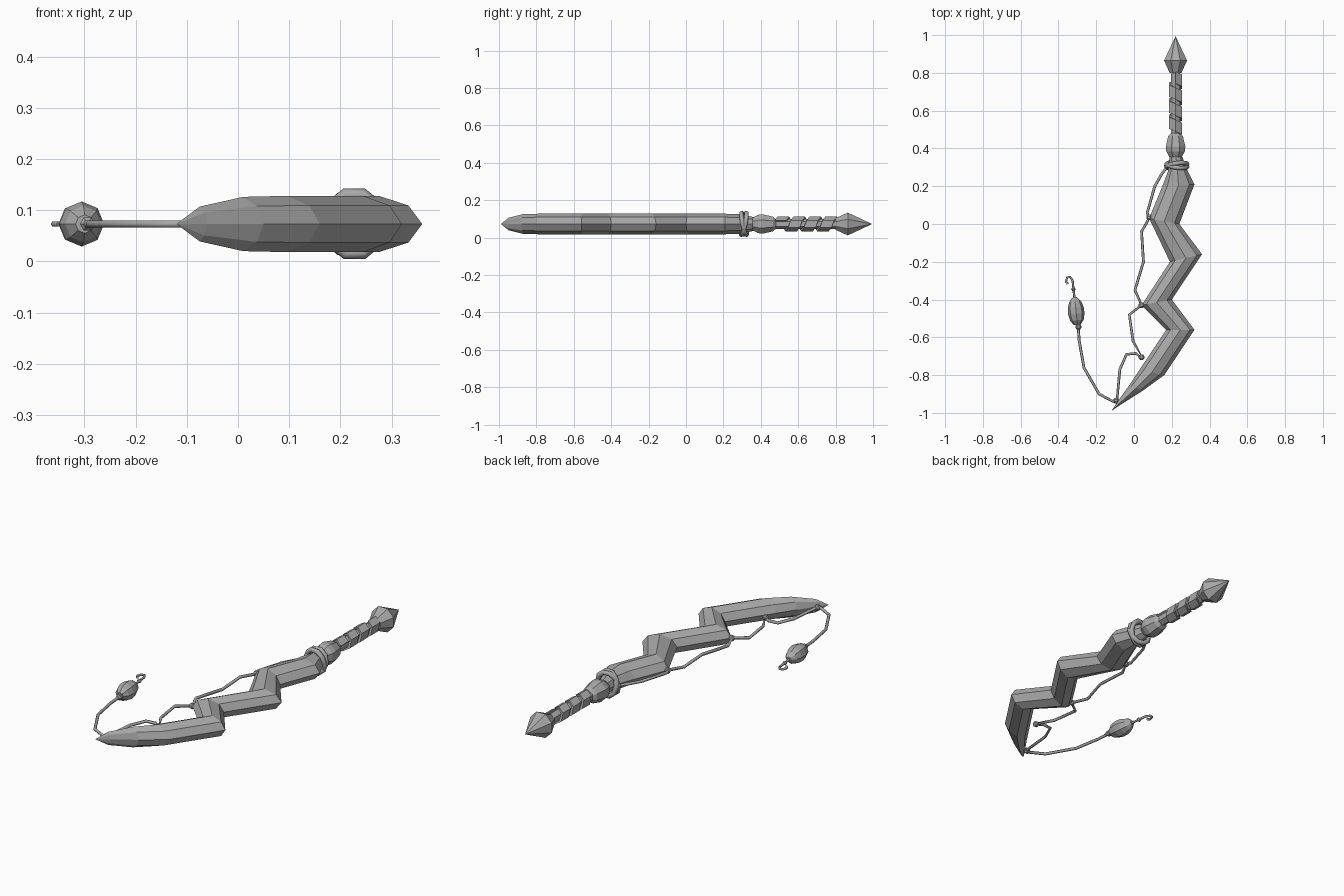
import bpy, bmesh, math
from mathutils import Vector, Euler

cube = bpy.data.objects.get("Cube")
if cube:
    bpy.data.objects.remove(cube, do_unlink=True)

MID = 0.073   # height of the centre plane
AXIS = 0.22   # x of the handle axis

grey = bpy.data.materials.new("plain grey")
grey.use_nodes = True
color = (0.4, 0.4, 0.4, 1)
grey.diffuse_color = color
grey.node_tree.nodes["Principled BSDF"].inputs["Base Color"].default_value = color


def finish(name, bm):
    bmesh.ops.recalc_face_normals(bm, faces=bm.faces)
    mesh = bpy.data.meshes.new(name)
    bm.to_mesh(mesh)
    bm.free()
    mesh.materials.append(grey)
    obj = bpy.data.objects.new(name, mesh)
    bpy.context.collection.objects.link(obj)
    return obj


def loft(name, rings):
    """Skin a list of equal rings and close both ends."""
    bm = bmesh.new()
    loops = [[bm.verts.new(p) for p in ring] for ring in rings]
    n = len(loops[0])
    for a, b in zip(loops, loops[1:]):
        for i in range(n):
            j = (i + 1) % n
            bm.faces.new((a[i], a[j], b[j], b[i]))
    bm.faces.new(loops[0])
    bm.faces.new(loops[-1])
    bmesh.ops.remove_doubles(bm, verts=bm.verts, dist=0.0002)
    return finish(name, bm)


def turned(name, profile, sides, phase=0.0):
    """Faceted solid around the y direction; profile holds (along, radius)."""
    steps = [phase + 2 * math.pi * i / sides for i in range(sides)]
    return loft(name, [[(r * math.cos(a), y, r * math.sin(a)) for a in steps]
                       for y, r in profile])


def cord(name, points, radius, cyclic=False):
    """Thin round tube along a path."""
    curve = bpy.data.curves.new(name, "CURVE")
    curve.dimensions = "3D"
    curve.bevel_depth = radius
    curve.bevel_resolution = 1
    curve.use_fill_caps = True
    spline = curve.splines.new("POLY")
    spline.points.add(len(points) - 1)
    for p, co in zip(spline.points, points):
        p.co = (*co, 1)
    spline.use_cyclic_u = cyclic
    curve.materials.append(grey)
    obj = bpy.data.objects.new(name, curve)
    bpy.context.collection.objects.link(obj)
    bpy.ops.object.select_all(action="DESELECT")
    obj.select_set(True)
    bpy.context.view_layer.objects.active = obj
    bpy.ops.object.convert(target="MESH")
    return bpy.context.object


def flat(points):
    return [(x, y, MID) for x, y in points]


# Zigzag blade: left edge, right edge and half thickness of each section
SECTION = [(0, 0), (0.16, 0.66), (0.5, 1), (0.84, 0.66),
           (1, 0), (0.84, -0.66), (0.5, -1), (0.16, -0.66)]
blade = [((0.19, 0.37), (0.25, 0.37), 0.035),
         ((0.18, 0.28), (0.28, 0.29), 0.053),
         ((0.15, 0.20), (0.32, 0.21), 0.055),
         ((0.08, 0.03), (0.24, 0.00), 0.055),
         ((0.19, -0.20), (0.36, -0.16), 0.055),
         ((0.04, -0.43), (0.20, -0.40), 0.055),
         ((0.17, -0.56), (0.32, -0.56), 0.055),
         ((0.03, -0.77), (0.16, -0.80), 0.055),
         ((-0.03, -0.86), (0.05, -0.88), 0.053),
         ((-0.09, -0.945), (-0.06, -0.95), 0.034),
         ((-0.12, -0.99), (-0.12, -0.99), 0.0)]
loft("blade", [[(*Vector(a).lerp(Vector(b), t), MID + h * s) for t, s in SECTION]
               for a, b, h in blade])

# Handle core, collar and pommel
parts = {
    "handle_core": ([(0.44, 0.028), (0.83, 0.028)], 6),
    "collar": ([(0.355, 0.036), (0.385, 0.053), (0.41, 0.056),
                (0.465, 0.042), (0.482, 0.026)], 8),
    "pommel": ([(0.80, 0.034), (0.825, 0.046), (0.865, 0.066), (0.995, 0.0)], 8),
}
for name, (profile, sides) in parts.items():
    turned(name, profile, sides, math.pi / sides).location = (AXIS, 0, MID)

# Flat strap wound around the handle
PITCH, WIDTH, TURNS, SIDES = 0.085, 0.062, 3.2, 6
rings = []
for i in range(int(TURNS * SIDES) + 1):
    a = math.pi / SIDES + 2 * math.pi * i / SIDES
    y = 0.475 + PITCH * i / SIDES
    rings.append([(AXIS + r * math.cos(a), y + d, MID + r * math.sin(a))
                  for r, d in ((0.026, 0), (0.039, 0), (0.039, WIDTH), (0.026, WIDTH))])
loft("handle_strap", rings)

# Crossed cord rings binding the blade root
for k, tilt in enumerate((-0.14, 0.14)):
    pts = []
    for i in range(10):
        a = 2 * math.pi * i / 10
        x, z = 0.054 * math.cos(a), 0.060 * math.sin(a)
        pts.append((AXIS + 0.007 + x, 0.31 + tilt * x + 0.012 * (2 * k - 1) * math.sin(a),
                    MID + z))
    cord(f"binding_ring_{k + 1}", pts, 0.013, True)

# Line running along the blade to the bead
cord("line", flat([(0.175, 0.30), (0.15, 0.27), (0.11, 0.20), (0.07, 0.06), (0.08, 0.03),
                   (0.04, -0.04), (0.05, -0.20), (0.005, -0.35), (0.04, -0.43),
                   (-0.025, -0.48), (-0.005, -0.62), (0.045, -0.71), (0.01, -0.685),
                   (-0.04, -0.69), (-0.075, -0.77), (-0.09, -0.93), (-0.11, -0.94),
                   (-0.185, -0.90), (-0.265, -0.76), (-0.29, -0.62), (-0.297, -0.52)]), 0.0075)

# Small knots where the line meets the blade and the bead
for i, (x, y) in enumerate([(0.175, 0.305), (0.08, 0.035), (0.04, -0.43),
                            (0.04, -0.705), (-0.095, -0.935), (-0.294, -0.545)]):
    knot = turned(f"knot_{i + 1}", [(-0.014, 0.008), (-0.006, 0.015),
                                    (0.006, 0.015), (0.014, 0.008)], 6)
    knot.location = (x, y, MID)

# Faceted bead
bead = turned("bead", [(-0.074, 0.018), (-0.05, 0.036), (-0.015, 0.044),
                       (0.02, 0.042), (0.05, 0.031), (0.072, 0.012)], 8)
bead.location = (-0.307, -0.46, MID)
bead.rotation_euler = Euler((0, 0, 0.10))

# Hook with its eyelet
cord("hook", flat([(-0.314, -0.40), (-0.32, -0.35), (-0.325, -0.30), (-0.338, -0.28),
                   (-0.354, -0.283), (-0.36, -0.305), (-0.35, -0.318)]), 0.006)
eyelet = turned("hook_eyelet", [(-0.01, 0.006), (0, 0.012), (0.01, 0.006)], 6)
eyelet.location = (-0.321, -0.345, MID)
